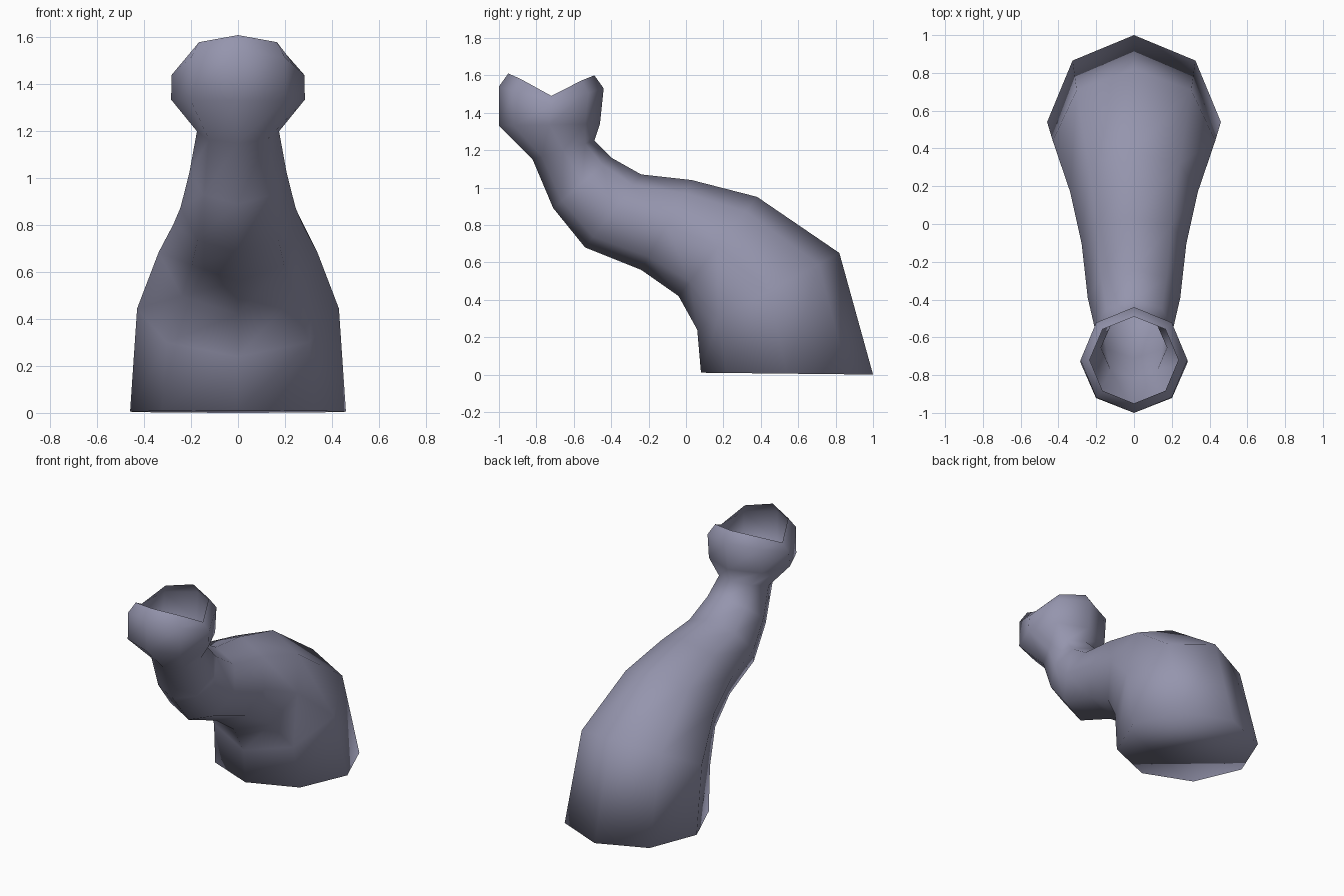
import bpy, bmesh, math

if "Cube" in bpy.data.objects:
    bpy.data.objects.remove(bpy.data.objects["Cube"])

# Skin colour
mat = bpy.data.materials.new("slate lavender")
mat.diffuse_color = (0.30, 0.30, 0.42, 1)
mat.use_nodes = True
mat.node_tree.nodes["Principled BSDF"].inputs["Base Color"].default_value = mat.diffuse_color

# Rings along the bent trunk: front (y, z), back (y, z), half width, sag of the sides
RINGS = [
    (0.08, 0.01, 1.00, 0.00, 0.46, 0),
    (0.06, 0.24, 0.82, 0.65, 0.43, 0),
    (-0.04, 0.42, 0.38, 0.95, 0.338, 0),
    (-0.24, 0.56, 0.03, 1.04, 0.277, 0),
    (-0.54, 0.68, -0.24, 1.07, 0.245, 0),
    (-0.71, 0.89, -0.40, 1.16, 0.207, 0),
    (-0.82, 1.15, -0.49, 1.25, 0.175, 0),
    (-1.00, 1.33, -0.46, 1.34, 0.285, 0),   # flared cup
    (-1.00, 1.54, -0.44, 1.53, 0.283, 0.095),
    (-0.95, 1.61, -0.49, 1.60, 0.235, 0.115),  # open rim, dipped at both sides
]
SIDES = 8

bm = bmesh.new()
loops = []
for fy, fz, by, bz, w, sag in RINGS:
    loop = []
    for k in range(SIDES):
        a = 2 * math.pi * k / SIDES
        s, c = math.sin(a), math.cos(a)
        loop.append(bm.verts.new((w * s,
                                  (fy + by) / 2 + (by - fy) / 2 * c,
                                  (fz + bz) / 2 + (bz - fz) / 2 * c - sag * s ** 4)))
    loops.append(loop)

# Skin between rings, and the base cap
for lo, hi in zip(loops, loops[1:]):
    for k in range(SIDES):
        n = (k + 1) % SIDES
        bm.faces.new((lo[n], lo[k], hi[k], hi[n]))
bm.faces.new(loops[0])
bmesh.ops.recalc_face_normals(bm, faces=bm.faces)
for f in bm.faces:
    f.smooth = True

mesh = bpy.data.meshes.new("bent_trunk")
bm.to_mesh(mesh)
bm.free()
mesh.materials.append(mat)
trunk = bpy.data.objects.new("bent_trunk", mesh)
bpy.context.collection.objects.link(trunk)
